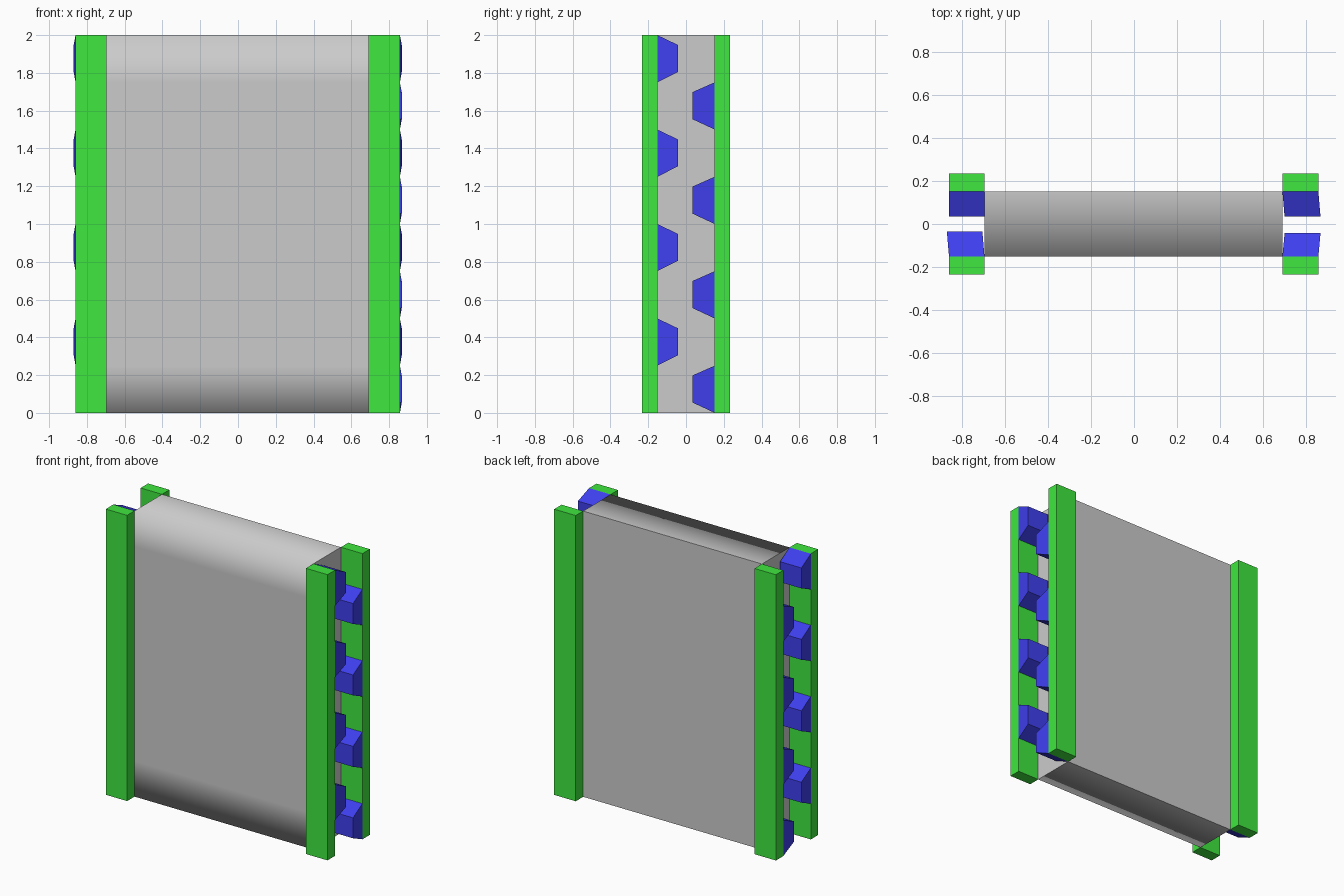
import bpy, bmesh

if "Cube" in bpy.data.objects:
    bpy.data.objects.remove(bpy.data.objects["Cube"])


def material(name, colour):
    m = bpy.data.materials.new(name)
    m.diffuse_color = colour
    m.use_nodes = True
    m.node_tree.nodes["Principled BSDF"].inputs["Base Color"].default_value = m.diffuse_color
    return m


green = material("green", (0.05, 0.8, 0.05, 1))
blue = material("blue", (0.05, 0.05, 0.87, 1))


def finish(bm, name, mat=None):
    bmesh.ops.recalc_face_normals(bm, faces=bm.faces[:])
    mesh = bpy.data.meshes.new(name)
    bm.to_mesh(mesh)
    bm.free()
    if mat:
        mesh.materials.append(mat)
    ob = bpy.data.objects.new(name, mesh)
    bpy.context.collection.objects.link(ob)
    return ob


def add_frustum(bm, base, tip):
    """Join two matching four-point loops into a closed block."""
    a = [bm.verts.new(p) for p in base]
    b = [bm.verts.new(p) for p in tip]
    bm.faces.new(a)
    bm.faces.new(b)
    for i in range(4):
        j = (i + 1) % 4
        bm.faces.new((a[i], a[j], b[j], b[i]))


def rect(x0, x1, y, z0, z1):
    return [(x0, y, z0), (x1, y, z0), (x1, y, z1), (x0, y, z1)]


# Main panel: loops every 0.25, front blends smoothly into top and bottom
bm = bmesh.new()
add_frustum(bm, rect(-0.695, 0.69, -0.152, 0, 2), rect(-0.695, 0.69, 0.152, 0, 2))
for i in range(1, 8):
    bmesh.ops.bisect_plane(bm, geom=bm.verts[:] + bm.edges[:] + bm.faces[:],
                           plane_co=(0, 0, i * 0.25), plane_no=(0, 0, 1))
for f in bm.faces:
    f.smooth = True
for e in bm.edges:
    p, q = (v.co for v in e.verts)
    along_end = abs(p.x - q.x) < 0.01
    front_loop = p.y < 0 and q.y < 0 and not along_end
    e.smooth = front_loop
finish(bm, "panel")

# Four corner posts and the staggered teeth on their inner faces
for side, x0, x1 in (("left", -0.86, -0.695), ("right", 0.69, 0.857)):
    for end, s in (("front", -1), ("back", 1)):
        bm = bmesh.new()
        add_frustum(bm, rect(x0, x1, s * 0.152, 0, 2), rect(x0, x1, s * 0.234, 0, 2))
        finish(bm, f"{end}_{side}_post", green)

        if side == "left":
            shift = -0.01 if s < 0 else 0.0
            tip_y = 0.034
        else:
            shift = 0.01
            tip_y = 0.043 if s < 0 else 0.034
        if side == "left" and s < 0:
            tip_y = 0.034
        start = 0.25 if s < 0 else 0.0
        bm = bmesh.new()
        for i in range(4):
            z = start + i * 0.5
            add_frustum(bm, rect(x0, x1, s * 0.152, z, z + 0.25),
                        rect(x0 + shift, x1 + shift, s * tip_y, z + 0.055, z + 0.198))
        finish(bm, f"{end}_{side}_teeth", blue)
